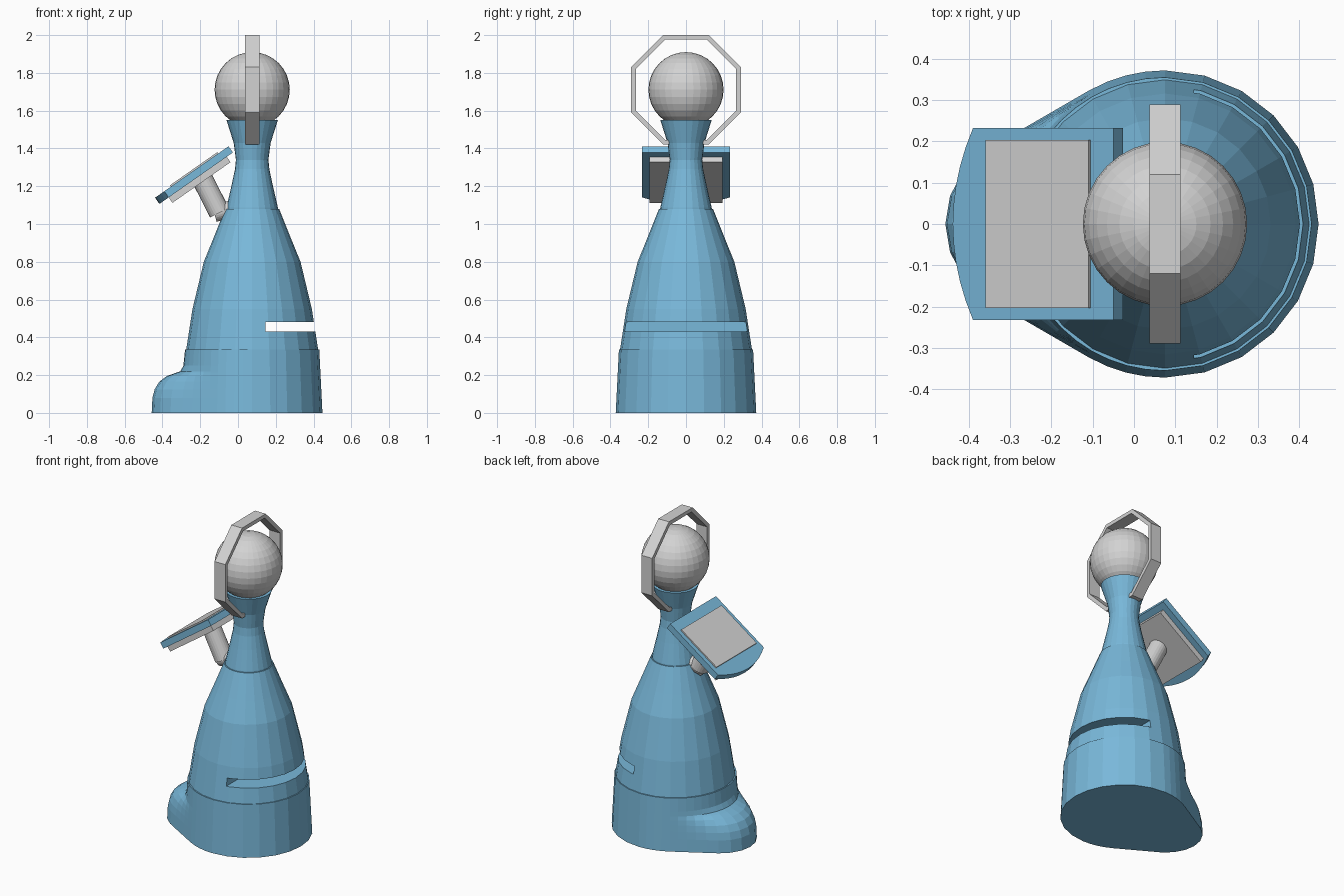
import bpy, bmesh, math
from mathutils import Matrix, Vector

if "Cube" in bpy.data.objects:
    bpy.data.objects.remove(bpy.data.objects["Cube"])

CX = 0.075  # axis of the turned body


def material(name, rgb):
    m = bpy.data.materials.new(name)
    m.diffuse_color = (*rgb, 1)
    m.use_nodes = True
    m.node_tree.nodes["Principled BSDF"].inputs["Base Color"].default_value = m.diffuse_color
    return m


BLUE = material("sky blue", (0.19, 0.48, 0.70))
GREY = material("light grey", (0.65, 0.65, 0.65))


def finish(name, bm, mat, matrix=Matrix()):
    bmesh.ops.recalc_face_normals(bm, faces=bm.faces)
    me = bpy.data.meshes.new(name)
    bm.to_mesh(me)
    bm.free()
    me.materials.append(mat)
    ob = bpy.data.objects.new(name, me)
    ob.matrix_world = matrix
    bpy.context.collection.objects.link(ob)
    return ob


def loft(name, rings, mat, closed=False, matrix=Matrix()):
    """Skin a list of equal-length rings; cap the ends unless closed."""
    bm = bmesh.new()
    vs = [[bm.verts.new(p) for p in r] for r in rings]
    n = len(vs[0])
    pairs = list(zip(vs, vs[1:])) + ([(vs[-1], vs[0])] if closed else [])
    for a, b in pairs:
        for i in range(n):
            j = (i + 1) % n
            bm.faces.new((a[i], a[j], b[j], b[i]))
    if not closed:
        bm.faces.new(vs[0])
        bm.faces.new(vs[-1])
    return finish(name, bm, mat, matrix)


def lathe(name, profile, mat, n=24):
    rings = [[(CX + r * math.cos(2 * math.pi * i / n), r * math.sin(2 * math.pi * i / n), z)
              for i in range(n)] for r, z in profile]
    return loft(name, rings, mat)


def box(name, size, centre, mat, matrix=Matrix()):
    bm = bmesh.new()
    bmesh.ops.create_cube(bm, size=1)
    bmesh.ops.scale(bm, vec=size, verts=bm.verts)
    bmesh.ops.translate(bm, vec=centre, verts=bm.verts)
    return finish(name, bm, mat, matrix)


def rod(name, a, b, r, mat):
    a, b = Vector(a), Vector(b)
    bm = bmesh.new()
    bmesh.ops.create_cone(bm, cap_ends=True, segments=24, radius1=r, radius2=r, depth=(b - a).length)
    rot = (b - a).to_track_quat('Z', 'Y').to_matrix().to_4x4()
    return finish(name, bm, mat, Matrix.Translation((a + b) / 2) @ rot)


# Base with a rounded toe that fades into the round body
def toe_radius(phi):
    best = 0
    for k in range(41):
        t = k / 40
        c, r = 0.32 * t, 0.37 - 0.16 * t
        d = r * r - (c * math.sin(phi)) ** 2
        if d >= 0:
            best = max(best, c * math.cos(phi) + math.sqrt(d))
    return best


angles = [math.radians(15 * i) for i in range(-6, 6)] + [math.radians(90 + 7.5 * i) for i in range(24)]
base_rings = []
for z, f in [(0, 1), (0.08, 1), (0.125, 0.94), (0.165, 0.8), (0.195, 0.56), (0.21, 0.3),
             (0.22, 0.12), (0.25, 0.03), (0.335, 0)]:
    body_r = 0.372 - 0.05 * z
    ring = []
    for a in angles:
        r = body_r + f * max(0, toe_radius(a - math.pi) - 0.37)
        ring.append((CX + r * math.cos(a), r * math.sin(a), z))
    base_rings.append(ring)
loft("base", base_rings, BLUE)

# Tapered torso with a slot cut through its right side
torso = lathe("torso", [(0.35, 0.33), (0.316, 0.55), (0.256, 0.8), (0.203, 0.93), (0.143, 1.08)], BLUE)
cutter = box("slot_cutter", (0.5, 1, 0.05), (0.395, 0, 0.455), BLUE)
cutter.hide_render = True
cutter.hide_viewport = True
cut = torso.modifiers.new("slot", 'BOOLEAN')
cut.operation = 'DIFFERENCE'
cut.solver = 'EXACT'
cut.object = cutter

# Waisted neck
lathe("neck", [(0.137, 1.075), (0.136, 1.088), (0.108, 1.21), (0.091, 1.29), (0.086, 1.34),
               (0.098, 1.43), (0.136, 1.55)], BLUE)

# Ball head
bm = bmesh.new()
bmesh.ops.create_uvsphere(bm, u_segments=32, v_segments=16, radius=0.199)
finish("head", bm, GREY, Matrix.Translation((CX, 0, 1.711)))

# Octagonal hoop around the head
hoop = []
for i in range(8):
    a = math.radians(22.5 + 45 * i)
    hoop.append([(CX + dx, r / math.cos(math.pi / 8) * math.cos(a), 1.71 + r / math.cos(math.pi / 8) * math.sin(a))
                 for dx, r in [(-0.038, 0.266), (0.038, 0.266), (0.038, 0.29), (-0.038, 0.29)]])
loft("hoop", hoop, GREY, closed=True)

# Tilted tablet: local x runs up the slope, local z is the screen direction
TILT = Matrix.Translation((-0.22, 0, 1.2925)) @ Matrix.Rotation(math.radians(-35), 4, 'Y')
box("tablet_frame", (0.415, 0.465, 0.04), (0, 0, -0.02), BLUE, TILT)
box("tablet_screen", (0.305, 0.408, 0.009), (-0.012, 0, 0.004), GREY, TILT)
box("tablet_back", (0.375, 0.385, 0.035), (-0.02, 0, -0.0575), GREY, TILT)

# Curved lip along the tablet's lower edge
ys = [-0.2325 + 0.465 * i / 10 for i in range(11)]
lip = [(-0.2075 - 0.06 * (1 - (y / 0.2325) ** 2), y) for y in ys]
loft("tablet_lip", [[(u, y, z) for u, y in lip] for z in (-0.04, 0)], BLUE, matrix=TILT)

# Arm holding the tablet
rod("tablet_stem", TILT @ Vector((-0.005, 0, -0.06)), (-0.098, 0, 1.06), 0.056, GREY)
rod("tablet_elbow", (-0.125, 0, 1.055), (0.04, 0, 1.10), 0.045, GREY)
